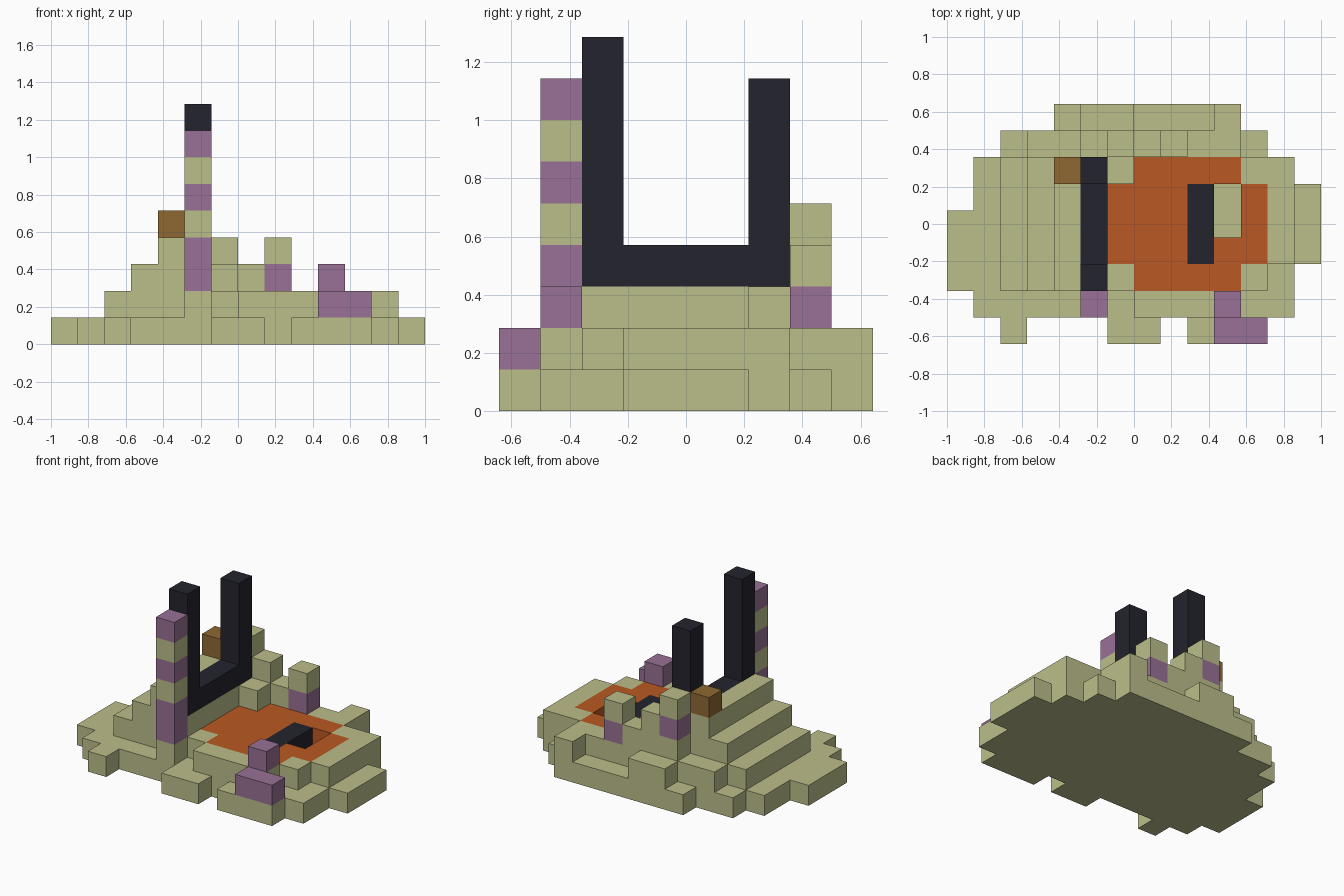
import bpy
import bmesh
from mathutils import Vector

cube = bpy.data.objects.get("Cube")
if cube:
    bpy.data.objects.remove(cube, do_unlink=True)

CELL = 2 / 14
ORIGIN = Vector((-1, -4.5 * CELL, 0))


def material(name, color):
    mat = bpy.data.materials.new(name)
    mat.use_nodes = True
    mat.diffuse_color = (*color, 1)
    mat.node_tree.nodes["Principled BSDF"].inputs["Base Color"].default_value = (*color, 1)
    return mat


sand = material("sand_green", (0.50, 0.515, 0.255))
purple = material("dusty_purple", (0.315, 0.165, 0.305))
dark = material("dark_navy", (0.017, 0.017, 0.027))
orange = material("burnt_orange", (0.49, 0.098, 0.016))
brown = material("brown", (0.275, 0.138, 0.033))

cells = {}


def block(part, mat, x, y, z):
    """Fill a box of grid cells; each range is (first, last), inclusive."""
    for i in range(x[0], x[1] + 1):
        for j in range(y[0], y[1] + 1):
            for k in range(z[0], z[1] + 1):
                cells[i, j, k] = (part, mat)


def post(part, i, j, base, colors):
    """Stack single cells of the given colours upward."""
    for k, mat in enumerate(colors, base):
        block(part, mat, (i, i), (j, j), (k, k))


def ground(x, y, height):
    block("island", sand, x, y, (0, height - 1))


# Ground slab, row by row from the front
for j, spans in enumerate([
    [(2, 2), (6, 7), (9, 11)], [(1, 12)], [(0, 12)], [(0, 13)], [(0, 13)],
    [(1, 13)], [(1, 12)], [(2, 11)], [(4, 10)],
]):
    for span in spans:
        ground(span, (j, j), 1)

# Second layer, stairs on one side, and back ledges
ground((2, 11), (2, 6), 2)
ground((12, 12), (3, 6), 2)
ground((7, 10), (1, 1), 2)
ground((5, 5), (1, 1), 2)
ground((3, 10), (7, 7), 2)
ground((5, 6), (8, 8), 2)
ground((10, 10), (8, 8), 2)
ground((3, 5), (2, 6), 3)
ground((4, 4), (2, 6), 4)
ground((5, 7), (7, 7), 3)
ground((6, 6), (7, 7), 4)
ground((6, 6), (6, 6), 3)

# Orange pool with a dark strip and a hole beside it
block("pool", orange, (6, 11), (3, 5), (1, 1))
block("pool", orange, (7, 10), (2, 6), (1, 1))
block("pool_strip", dark, (9, 9), (3, 5), (1, 1))
for j in (4, 5):
    del cells[10, j, 1]

# Dark gate: sill and two uprights
block("gate", dark, (5, 5), (2, 6), (3, 3))
block("gate", dark, (5, 5), (2, 2), (3, 8))
block("gate", dark, (5, 5), (6, 6), (3, 7))

# Striped pole, back posts, purple blocks and crate
post("striped_pole", 5, 1, 2, [purple, purple, sand, purple, sand, purple])
post("tall_back_post", 5, 7, 3, [purple, sand])
post("short_back_post", 8, 7, 2, [purple, sand])
block("purple_blocks", purple, (10, 11), (0, 0), (1, 1))
block("purple_blocks", purple, (10, 10), (1, 1), (2, 2))
block("crate", brown, (4, 4), (6, 6), (4, 4))


def build(part):
    """Mesh the exposed cell faces of one part."""
    bm = bmesh.new()
    mats = []
    for cell, (name, mat) in cells.items():
        if name != part:
            continue
        if mat not in mats:
            mats.append(mat)
        for axis in range(3):
            for side in (0, 1):
                step = list(cell)
                step[axis] += 2 * side - 1
                if tuple(step) in cells:
                    continue
                u, v = (axis + 1) % 3, (axis + 2) % 3
                loop = []
                for du, dv in ((0, 0), (1, 0), (1, 1), (0, 1)):
                    p = Vector(cell)
                    p[axis] += side
                    p[u] += du
                    p[v] += dv
                    loop.append(bm.verts.new(ORIGIN + p * CELL))
                face = bm.faces.new(loop if side else loop[::-1])
                face.material_index = mats.index(mat)
    bmesh.ops.remove_doubles(bm, verts=bm.verts, dist=CELL / 100)
    bmesh.ops.dissolve_limit(bm, angle_limit=0.01, verts=bm.verts,
                             edges=bm.edges, delimit={'MATERIAL'})
    mesh = bpy.data.meshes.new(part)
    bm.to_mesh(mesh)
    bm.free()
    for mat in mats:
        mesh.materials.append(mat)
    bpy.context.collection.objects.link(bpy.data.objects.new(part, mesh))


for part in dict.fromkeys(name for name, mat in cells.values()):
    build(part)
